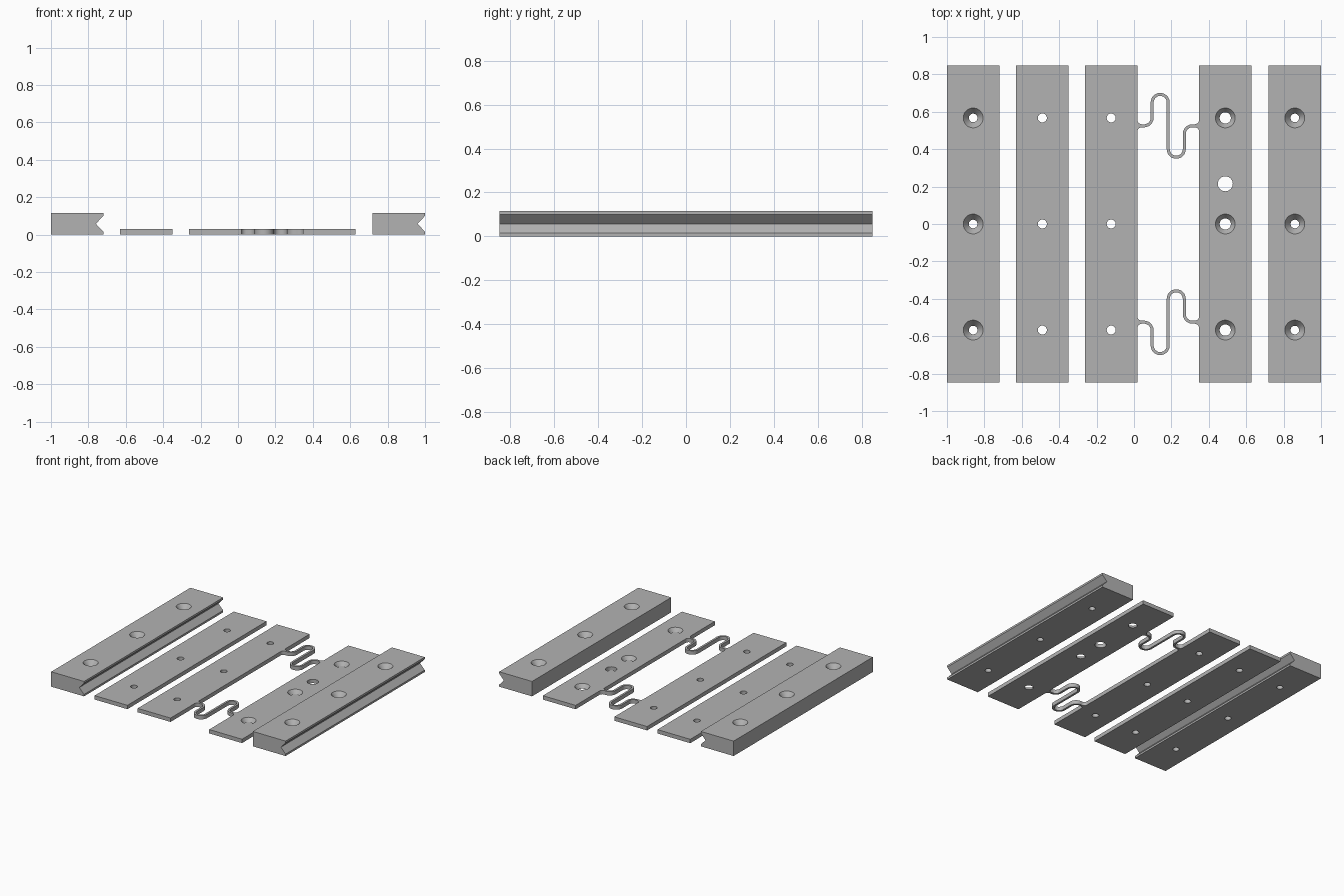
import bpy, bmesh, math

if "Cube" in bpy.data.objects:
    bpy.data.objects.remove(bpy.data.objects["Cube"])

HALF_Y, THICK, THIN, ROW = 0.848, 0.115, 0.03, 0.567
grey = bpy.data.materials.new("steel_grey")
grey.diffuse_color = (0.45, 0.45, 0.45, 1)
grey.use_nodes = True
grey.node_tree.nodes["Principled BSDF"].inputs["Base Color"].default_value = grey.diffuse_color


def finish(bm, name):
    bmesh.ops.recalc_face_normals(bm, faces=bm.faces[:])
    mesh = bpy.data.meshes.new(name)
    bm.to_mesh(mesh)
    bm.free()
    mesh.materials.append(grey)
    ob = bpy.data.objects.new(name, mesh)
    bpy.context.collection.objects.link(ob)
    return ob


def activate(ob):
    bpy.ops.object.select_all(action='DESELECT')
    ob.select_set(True)
    bpy.context.view_layer.objects.active = ob


def prism(name, pts, axis_vec, to3d):
    """Extrude a closed 2D outline along a vector."""
    bm = bmesh.new()
    face = bm.faces.new([bm.verts.new(to3d(*p)) for p in pts])
    ext = bmesh.ops.extrude_face_region(bm, geom=[face])
    verts = [g for g in ext['geom'] if isinstance(g, bmesh.types.BMVert)]
    bmesh.ops.translate(bm, verts=verts, vec=axis_vec)
    return finish(bm, name)


def strip(name, x0, x1, profile):
    return prism(name, profile, (0, 2 * HALF_Y, 0), lambda x, z: (x, -HALF_Y, z))


def drill(ob, holes):
    """holes: (x, y, [(radius, z), ...]) - cut turned profiles out of the part."""
    bm = bmesh.new()
    n = 32
    for x, y, prof in holes:
        rings = [[bm.verts.new((x + r * math.cos(2 * math.pi * i / n),
                                y + r * math.sin(2 * math.pi * i / n), z))
                  for i in range(n)] for r, z in prof]
        for a, b in zip(rings, rings[1:]):
            for i in range(n):
                j = (i + 1) % n
                bm.faces.new((a[i], a[j], b[j], b[i]))
        bm.faces.new(rings[0][::-1])
        bm.faces.new(rings[-1])
    cutter = finish(bm, "hole_cutter")
    cutter.hide_render = True
    mod = ob.modifiers.new("holes", 'BOOLEAN')
    mod.operation, mod.solver, mod.object = 'DIFFERENCE', 'EXACT', cutter
    activate(ob)
    bpy.ops.object.modifier_apply(modifier=mod.name)
    bpy.data.objects.remove(cutter, do_unlink=True)
    bpy.ops.object.shade_smooth_by_angle(angle=math.radians(30))


def straight(r):
    return [(r, -0.05), (r, 0.2)]


# Countersinks: conical mouth, narrow bore below in the thick bars
SLOPE = 0.77
sink_thick = [(0.023, -0.05), (0.023, THICK - 0.03 / SLOPE),
              (0.053, THICK), (0.053 + 0.02 * SLOPE, THICK + 0.02)]
sink_thin = [(0.03 - 0.02 * SLOPE, -0.02), (0.03, 0), (0.053, THIN),
             (0.053 + 0.02 * SLOPE, THIN + 0.02)]
rows = (-ROW, 0, ROW)

# Thick bars with a V groove along the right edge
for name, x0 in (("left_grooved_bar", -1.0), ("right_grooved_bar", 0.72)):
    x1 = x0 + 0.28
    bar = strip(name, x0, x1, [(x0, 0), (x1, 0), (x1, 0.015), (x1 - 0.04, THICK / 2),
                               (x1, 0.1), (x1, THICK), (x0, THICK)])
    drill(bar, [(x0 + 0.14, y, sink_thick) for y in rows])

# Thin plates
for name, x0, prof in (("left_thin_plate", -0.63, straight(0.024)),
                       ("spring_plate_left", -0.262, straight(0.024)),
                       ("spring_plate_right", 0.348, sink_thin)):
    x1 = x0 + 0.28
    plate = strip(name, x0, x1, [(x0, 0), (x1, 0), (x1, THIN), (x0, THIN)])
    holes = [(x0 + 0.14, y, prof) for y in rows]
    if prof is sink_thin:
        holes.append((x0 + 0.14, 0.215, straight(0.04)))
    drill(plate, holes)

# Serpentine springs: half a path, turned 180 degrees for the other half
CX, CY, R, W = 0.183, 0.525, 0.043, 0.008
X0, X1 = 0.017, 0.349


def arc(cx, cy, a0, a1, r=R, n=12):
    return [(cx + r * math.cos(math.radians(a0 + (a1 - a0) * i / n)),
             cy + r * math.sin(math.radians(a0 + (a1 - a0) * i / n))) for i in range(n + 1)]


half = [(X0, CY)] + arc(CX - 3 * R, CY + R, -90, 0) + arc(CX - R, CY + 0.125, 180, 0)
path = half + [(2 * CX - x, 2 * CY - y) for x, y in reversed(half)]


def side(sign):
    out = []
    for i, (x, y) in enumerate(path):
        a, b = path[max(i - 1, 0)], path[min(i + 1, len(path) - 1)]
        dx, dy = b[0] - a[0], b[1] - a[1]
        k = sign * W / math.hypot(dx, dy)
        out.append((x - dy * k, y + dx * k))
    return out


outline = side(1) + side(-1)[::-1]
F = 0.026  # fillet radius where the spring meets a plate
fan = ([(X0, CY + W + F)] + arc(X0 + F, CY + W + F, 180, 270, F, 8)
       + arc(X0 + F, CY - W - F, 90, 180, F, 8) + [(X0, CY - W - F)])
fan = fan[1:-1]

for label, s in (("back", 1), ("front", -1)):
    spring = prism(label + "_spring", outline, (0, 0, THIN), lambda x, y: (x, s * y, 0))
    root_l = prism(label + "_spring_root_left", fan, (0, 0, THIN),
                   lambda x, y: (x, s * y, 0))
    root_r = prism(label + "_spring_root_right", fan, (0, 0, THIN),
                   lambda x, y: (X0 + X1 - x, s * y, 0))
    for ob in (spring, root_l, root_r):
        activate(ob)
        bpy.ops.object.shade_smooth_by_angle(angle=math.radians(30))
